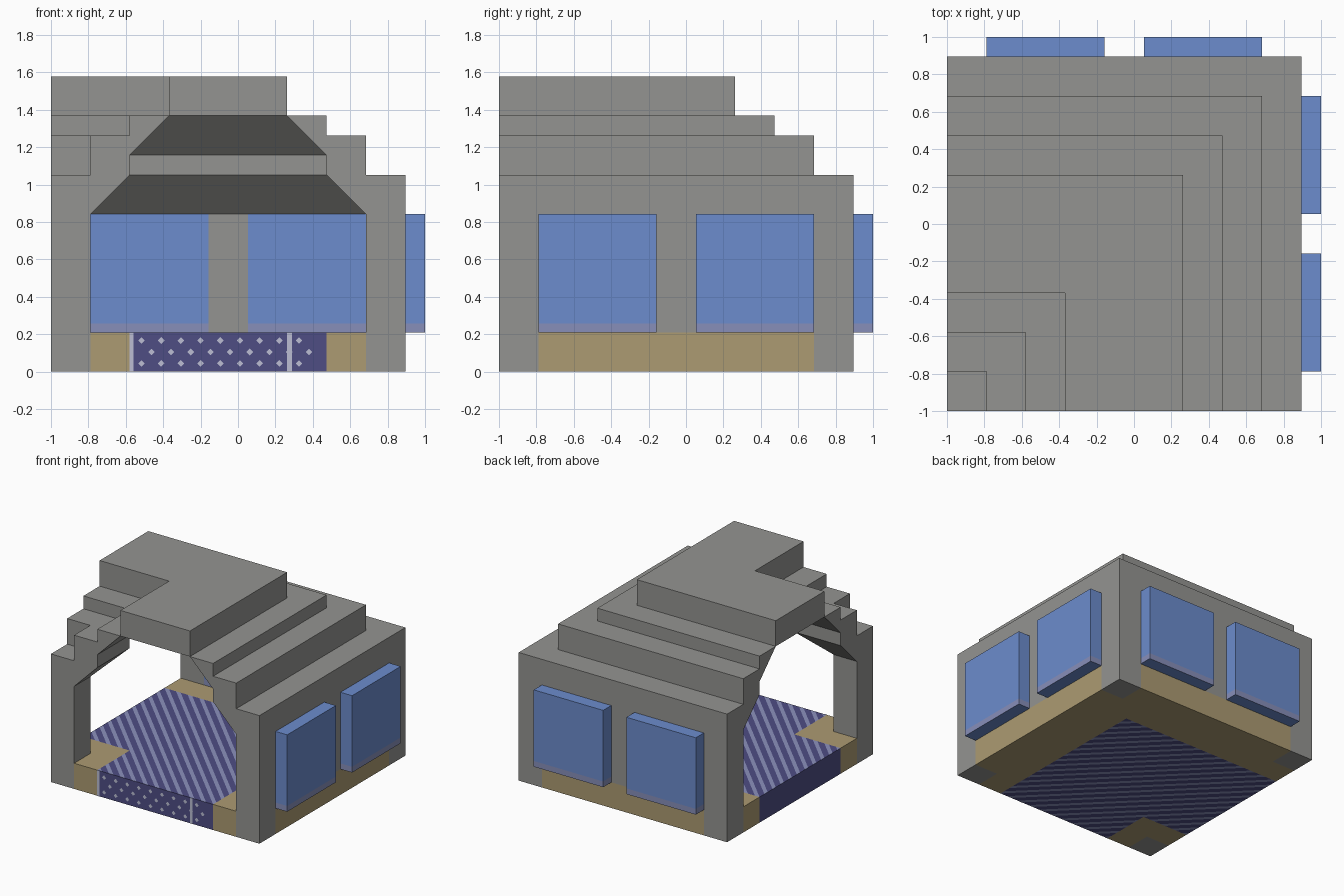
import bpy, bmesh
from mathutils import Vector

if "Cube" in bpy.data.objects:
    bpy.data.objects.remove(bpy.data.objects["Cube"])

U = 2 / 19  # the model sits on a 19-unit block grid


def P(x, y, z):
    return Vector((x * U - 1, y * U - 1, z * U))


def material(name, rgb):
    m = bpy.data.materials.new(name)
    lin = [(c / 255 / 12.92) if c < 11 else ((c / 255 + 0.055) / 1.055) ** 2.4 for c in rgb]
    m.diffuse_color = (*lin, 1)
    m.use_nodes = True
    m.node_tree.nodes["Principled BSDF"].inputs["Base Color"].default_value = m.diffuse_color
    return m


STONE = material("grey_stone", (148, 148, 145))
SAND = material("tan_sand", (172, 155, 114))
GLASS = material("window_blue", (108, 140, 205))
HAZE = material("window_mauve", (135, 143, 186))
WATER = material("pool_purple", (78, 77, 132))
RIPPLE = material("ripple_lavender", (140, 146, 190))
FOAM = material("foam_pale", (188, 190, 212))


def finish(name, bm, *mats):
    bmesh.ops.recalc_face_normals(bm, faces=bm.faces)
    me = bpy.data.meshes.new(name)
    bm.to_mesh(me)
    bm.free()
    for m in mats:
        me.materials.append(m)
    ob = bpy.data.objects.new(name, me)
    bpy.context.collection.objects.link(ob)
    return ob


def add_box(bm, x0, x1, y0, y1, z0, z1):
    vs = bmesh.ops.create_cube(bm, size=1)["verts"]
    for v in vs:
        v.co = P(x1 if v.co.x > 0 else x0, y1 if v.co.y > 0 else y0, z1 if v.co.z > 0 else z0)


def boxes(name, mat, *dims):
    bm = bmesh.new()
    for d in dims:
        add_box(bm, *d)
    return finish(name, bm, mat)


def cut(bm, co, no):
    bmesh.ops.bisect_plane(bm, geom=bm.verts[:] + bm.edges[:] + bm.faces[:],
                           plane_co=co, plane_no=no)


def sweep(name, profile, path, mat):
    """Sweep a closed (inset, height) profile round an inset-dependent path."""
    bm, verts = bmesh.new(), {}

    def vert(p):
        if p not in verts:
            verts[p] = bm.verts.new(P(*p))
        return verts[p]

    def face(pts):
        pts = list(dict.fromkeys(pts))
        if len(pts) > 2:
            bm.faces.new([vert(p) for p in pts])

    rings = [[(*xy, z) for xy in path(k)] for k, z in profile]
    n = len(rings[0])
    for a, b in zip(rings, rings[1:] + rings[:1]):
        for i in range(n - 1):
            face([a[i], a[i + 1], b[i + 1], b[i]])
    face([r[0] for r in rings])
    face([r[-1] for r in rings])
    return finish(name, bm, mat)


# Stepped vault: stairs outside, sloped coving inside
vault = [(2, 8), (0, 8), (0, 10), (2, 10), (2, 12), (4, 12), (4, 13), (6, 13), (4, 11), (4, 10)]
sweep("stepped_roof", vault, lambda k: [(18 - k, 0), (18 - k, 18 - k), (0, 18 - k)], STONE)
sweep("inner_corner_roof", vault, lambda k: [(0, k), (k, k), (k, 0)], STONE)

# L-shaped top slab
bm = bmesh.new()
f = bm.faces.new([bm.verts.new(P(x, y, 13)) for x, y in
                  ((6, 0), (12, 0), (12, 12), (0, 12), (0, 6), (6, 6))])
ext = bmesh.ops.extrude_face_region(bm, geom=[f])["geom"]
for v in ext:
    if isinstance(v, bmesh.types.BMVert):
        v.co.z = 15 * U
finish("roof_top", bm, STONE)

# Corner posts and the piers between windows
for x in (0, 16):
    for y in (0, 16):
        boxes("corner_post", STONE, (x, x + 2, y, y + 2, 0, 8))
boxes("right_pier", STONE, (16, 18, 8, 10, 2, 8))
boxes("back_pier", STONE, (8, 10, 16, 18, 2, 8))

# Sandy floor rim around the pool
boxes("floor_rim", SAND,
      (16, 18, 2, 16, 0, 2), (2, 16, 16, 18, 0, 2),
      (14, 16, 0, 16, 0, 2), (0, 14, 14, 16, 0, 2),
      (0, 4, 2, 4, 0, 2), (2, 4, 0, 2, 0, 2))

# Bay windows with a hazy band at the bottom
for a in (2, 10):
    for side, d in (("right", (16, 19, a, a + 6)), ("back", (a, a + 6, 16, 19))):
        bm = bmesh.new()
        add_box(bm, *d, 2, 8)
        cut(bm, P(0, 0, 2.45), (0, 0, 1))
        for f in bm.faces:
            z = f.calc_center_median().z / U
            f.material_index = int(2.01 < z < 2.45)
        finish(side + "_window", bm, GLASS, HAZE)

# Pool with diagonal ripples on its top and underside
bm = bmesh.new()
add_box(bm, 4, 14, 0, 14, 0, 2)
add_box(bm, 0, 4, 4, 14, 0, 2)
for s in range(4, 29):
    for t in (0, 0.4):
        cut(bm, P(s + t, 0, 0), (1, 1, 0))
bm.normal_update()
for f in bm.faces:
    c = f.calc_center_median()
    s = (c.x + c.y + 2) / U
    f.material_index = int(abs(f.normal.z) > 0.5 and s % 1 < 0.4)
finish("pool", bm, WATER, RIPPLE)

# Foam spots and streaks on the pool's front face
bm = bmesh.new()
for row, z in enumerate((0.42, 1.0, 1.58)):
    for i in range(9):
        x = 4.6 + i + 0.5 * (row % 2)
        r = 0.17
        bm.faces.new([bm.verts.new(P(x + dx * r, -0.02, z + dz * r))
                      for dx, dz in ((1, 0), (0, 1), (-1, 0), (0, -1))])
for x0, x1 in ((4.0, 4.2), (12.0, 12.25)):
    bm.faces.new([bm.verts.new(P(x, -0.02, z))
                  for x, z in ((x0, 0), (x1, 0), (x1, 2), (x0, 2))])
for f in bm.faces:
    f.normal_update()
finish("pool_foam", bm, FOAM)
